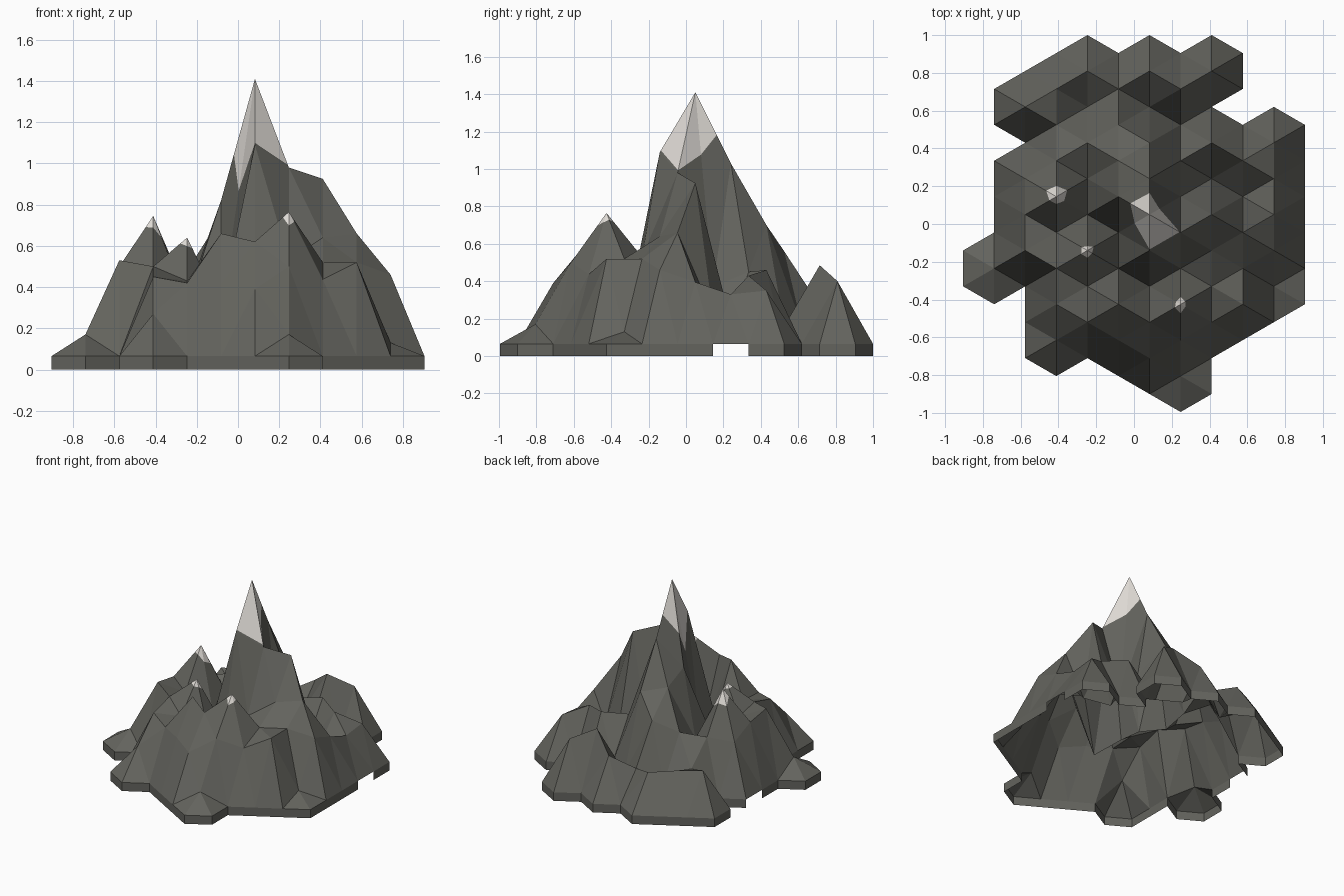
import bpy, bmesh
from mathutils import Vector

if "Cube" in bpy.data.objects:
    bpy.data.objects.remove(bpy.data.objects["Cube"])

DX, DY, BASE = 0.1645, 0.19, 0.065

# Height profile of each lattice column: column -> (top row, heights going to the front)
columns = {
    -5: (-2, [.17]),
    -4: (3, [.35, None, .42, .50, .53]),
    -3: (3, [.34, .28, .45, .745, .46, .50, .45, .27]),
    -2: (4, [.32, .16, .48, .36, .32, .64, .43, .42]),
    -1: (3, [.27, .56, .74, .82, .28, .30, .66, .42]),
    0: (4, [.36, .16, .70, 1.03, 1.41, 1.09, .16, .62, .39]),
    1: (3, [.485, .16, .45, .37, .98, .53, .765, .50, .17]),
    2: (4, [.40, None, .46, .18, .925, .64, .52, .437]),
    3: (1, [.43, .22, .66, .52, .52]),
    4: (2, [.35, .33, .395, .46, .13]),
}
heights = {}
for i, (top, hs) in columns.items():
    for k, h in enumerate(hs):
        if h is not None:
            heights[(i, top - k)] = h

# Snow caps: summit -> how far the snow reaches along each of its six ridges
snow = {
    (0, 0): [.60, .32, .97, .97, .48, .62],
    (-3, 0): [.30, .35, .25, .20, .22, .33],
    (-2, -1): [.12, .20, .15, .20, .20, .18],
    (1, -3): [.20, .15, .15, .25, .18, .15],
}


def pos(i, j):
    return Vector((DX * (i + 0.5), 0.05 + DY * (j + 0.5 * (i % 2)),
                   heights.get((i, j), BASE)))


def ring(i, j):
    o = i % 2
    return [(i, j + 1), (i + 1, j + o), (i + 1, j + o - 1),
            (i, j - 1), (i - 1, j + o - 1), (i - 1, j + o)]


def material(name, col):
    m = bpy.data.materials.new(name)
    m.diffuse_color = (*col, 1)
    m.use_nodes = True
    m.node_tree.nodes["Principled BSDF"].inputs["Base Color"].default_value = m.diffuse_color
    return m


bm = bmesh.new()
verts, done = {}, set()


def vert(p):
    if p not in verts:
        verts[p] = bm.verts.new(pos(*p))
    return verts[p]


# Summits: snow tip above, rock band below the snow line
for p, reach in snow.items():
    r = ring(*p)
    line = [bm.verts.new(pos(*p).lerp(pos(*q), t)) for q, t in zip(r, reach)]
    for k in range(6):
        n = (k + 1) % 6
        done.add(frozenset((p, r[n], r[k])))
        bm.faces.new((vert(p), line[n], line[k])).material_index = 1
        bm.faces.new((line[k], line[n], vert(r[n]), vert(r[k])))

# Rock surface: a fan of six triangles round every other raised lattice point
for p in heights:
    r = ring(*p)
    for k in range(6):
        tri = (p, r[(k + 1) % 6], r[k])
        if frozenset(tri) not in done:
            done.add(frozenset(tri))
            bm.faces.new([vert(q) for q in tri])

# Short skirt round the open foot, with one gap on each side
rim = [e for e in bm.edges if e.is_boundary]
low = {}
for e in rim:
    a, b = (l.vert for l in (e.link_loops[0], e.link_loops[0].link_loop_next))
    if abs(a.co.x - b.co.x) < .01 and abs((a.co.y + b.co.y) / 2 - .24) < .02:
        continue
    for v in (a, b):
        if v not in low:
            low[v] = bm.verts.new((v.co.x, v.co.y, 0))
    bm.faces.new((b, a, low[a], low[b]))

mesh = bpy.data.meshes.new("mountain")
bm.to_mesh(mesh)
bm.free()
mesh.materials.append(material("dark grey rock", (.125, .125, .11)))
mesh.materials.append(material("snow", (.74, .71, .67)))
bpy.context.collection.objects.link(bpy.data.objects.new("mountain", mesh))
